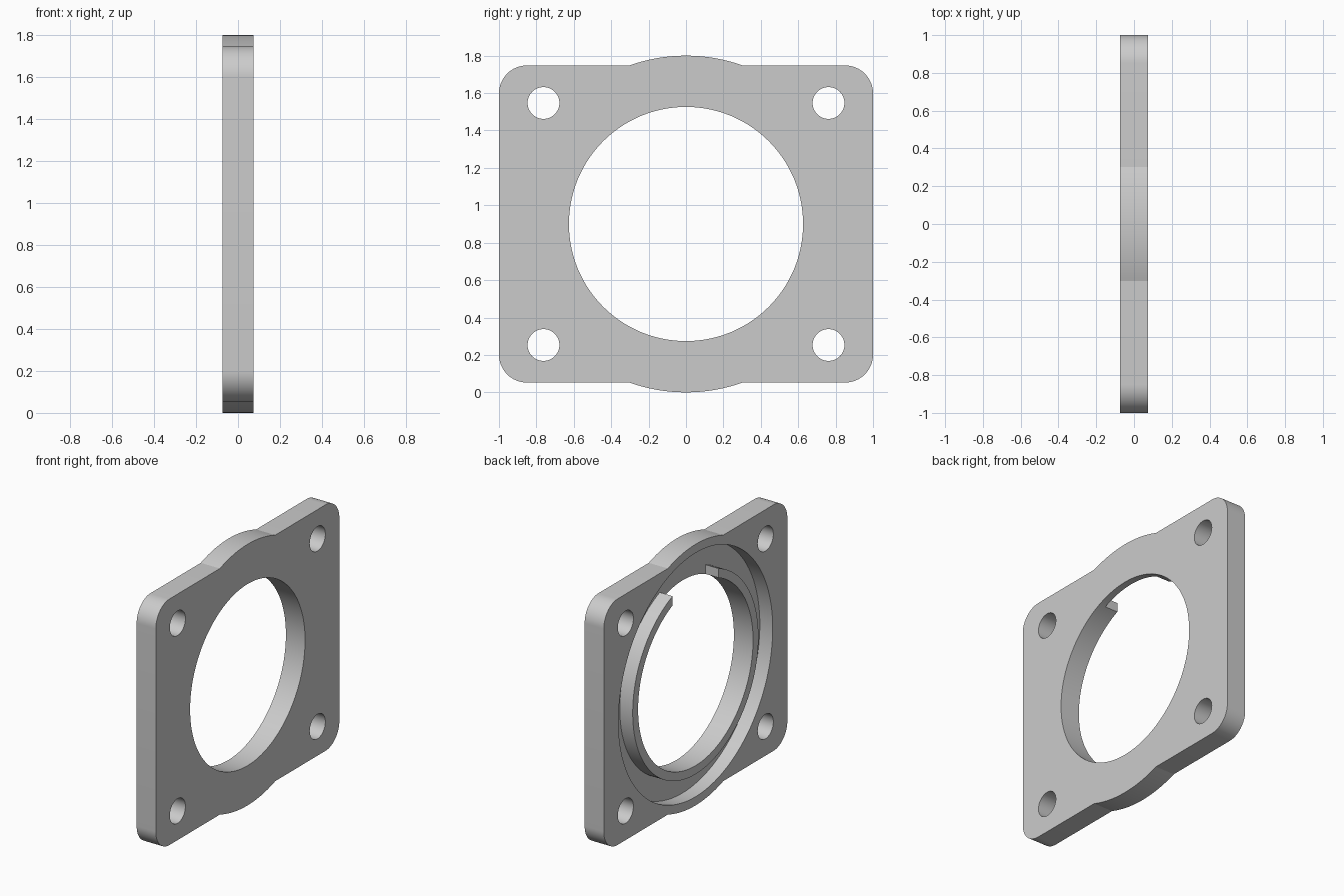
import bpy
import bmesh
from math import pi, cos, sin, asin, radians

if "Cube" in bpy.data.objects:
    bpy.data.objects.remove(bpy.data.objects["Cube"])

MID_Z = 0.9            # height of the bore axis
BACK, FRONT = -0.073, 0.073
FLOOR = BACK + 0.098   # bottom of the groove
HALF_Z = 0.848         # half height of the square flange

metal = bpy.data.materials.new("plain grey")
metal.use_nodes = True
grey = (0.6, 0.6, 0.6, 1)
metal.diffuse_color = grey
metal.node_tree.nodes["Principled BSDF"].inputs["Base Color"].default_value = grey


def arc(r, start, end, steps, y=0, z=0):
    """Points of an arc in the (y, z) plane."""
    angles = [start + (end - start) * i / steps for i in range(steps + 1)]
    return [(y + r * cos(a), z + r * sin(a)) for a in angles]


def circle(r, steps, y=0, z=0):
    return arc(r, 0, 2 * pi, steps, y, z)[:-1]


def prism(name, outline, x0, x1):
    """Extrude a (y, z) outline along x."""
    bm = bmesh.new()
    face = bm.faces.new([bm.verts.new((x0, y, MID_Z + z)) for y, z in outline])
    new = bmesh.ops.extrude_face_region(bm, geom=[face])["geom"]
    verts = [v for v in new if isinstance(v, bmesh.types.BMVert)]
    bmesh.ops.translate(bm, verts=verts, vec=(x1 - x0, 0, 0))
    bmesh.ops.recalc_face_normals(bm, faces=bm.faces)
    mesh = bpy.data.meshes.new(name)
    bm.to_mesh(mesh)
    bm.free()
    mesh.materials.append(metal)
    obj = bpy.data.objects.new(name, mesh)
    bpy.context.collection.objects.link(obj)
    return obj


def cut(target, cutter):
    """Subtract the cutter from the target and discard it."""
    mod = target.modifiers.new("cut", "BOOLEAN")
    mod.operation, mod.solver, mod.object = "DIFFERENCE", "EXACT", cutter
    bpy.context.view_layer.objects.active = target
    bpy.ops.object.modifier_apply(modifier=mod.name)
    bpy.data.objects.remove(cutter)


# Flange outline: rounded square with a bulge at top and bottom
corner, bulge_r = 0.15, 0.9
bulge = asin(HALF_Z / bulge_r)
cy, cz = 1 - corner, HALF_Z - corner
upper = (arc(corner, 0, pi / 2, 16, cy, cz)
         + arc(bulge_r, bulge, pi - bulge, 24)
         + arc(corner, pi / 2, pi, 16, -cy, cz))
outline = upper + [(-y, -z) for y, z in upper]
flange = prism("flange_plate", outline, BACK, FRONT)

# Groove cutter, leaving a flush lip ring that is open at the top
groove = prism("groove_cutter", circle(0.84, 128), BACK - 0.1, FLOOR)
lip_r, gap = 0.685, 0.25
a = asin(gap / lip_r)
lip = arc(lip_r, pi / 2 + a, 2.5 * pi - a, 112) + [(gap, 0), (-gap, 0)]
cut(groove, prism("lip_keeper", lip, BACK - 0.2, FLOOR + 0.1))
cut(flange, groove)

# Central bore and four bolt holes
cut(flange, prism("bore_cutter", circle(0.626, 128), -0.5, 0.5))
for sy in (-1, 1):
    for sz in (-1, 1):
        hole = circle(0.085, 48, sy * 0.762, sz * 0.647)
        cut(flange, prism("hole_cutter", hole, -0.5, 0.5))

bpy.ops.object.select_all(action="DESELECT")
flange.select_set(True)
bpy.context.view_layer.objects.active = flange
bpy.ops.object.shade_smooth_by_angle(angle=radians(15))
